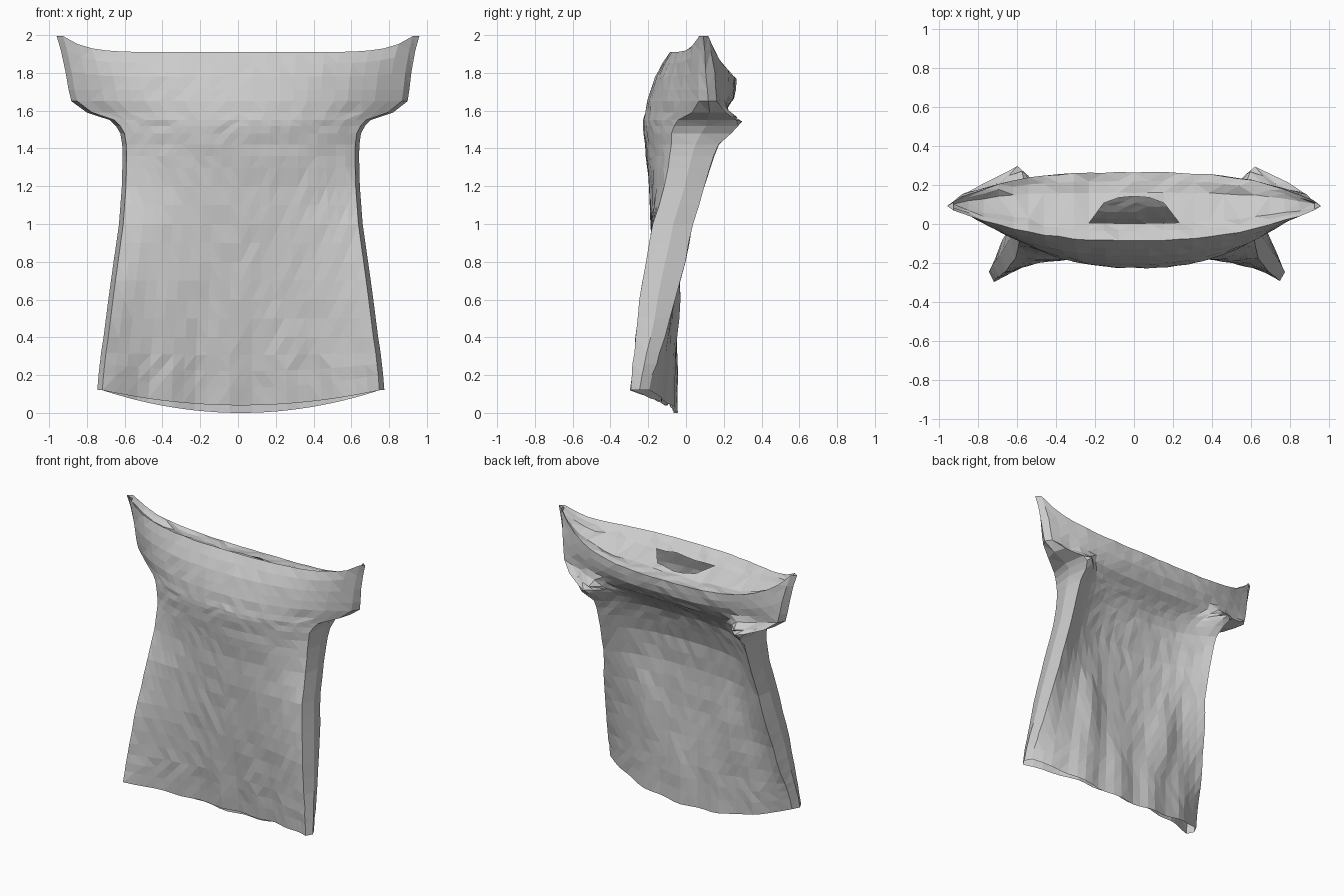
import bpy, bmesh, math, random
from mathutils import Vector

cube = bpy.data.objects.get("Cube")
if cube:
    bpy.data.objects.remove(cube)
random.seed(4)

# Body sections: height, half width, front centre y, front curve, back centre y, back curve
SECTIONS = [
    (0.00, .760, -.11, -.117, -.06, -.076),
    (0.30, .740, -.14, -.092, -.06, -.05),
    (0.65, .695, -.17, -.061, -.08, .02),
    (1.00, .645, -.19, .009, -.08, .10),
    (1.20, .630, -.20, .08, -.06, .145),
    (1.40, .625, -.22, .13, .01, .14),
    (1.50, .640, -.23, .14, .07, .11),
    (1.55, .690, -.23, .14, .11, .07),
    (1.59, .810, -.22, .13, .14, .03),
    (1.65, .890, -.21, .115, .19, -.01),
    (1.80, .920, -.16, .085, .255, -.035),
    (1.91, .960, -.09, .055, .26, -.04),
]
COLS = 24
NECK = 0.23
BODY = 0.62


def section(z):
    for a, b in zip(SECTIONS, SECTIONS[1:]):
        if z <= b[0] + 1e-6:
            t = (z - a[0]) / (b[0] - a[0])
            return [p + (q - p) * t for p, q in zip(a, b)]


def smooth(a, b, v):
    t = min(max((v - a) / (b - a), 0), 1)
    return t * t * (3 - 2 * t)


def bump(v, centre, width):
    return math.exp(-((v - centre) / width) ** 2)


def cloth_point(z, u, back):
    """A point of the front or back panel, u running from -1 to 1 across it."""
    _, w, fc, f_curve, bc, b_curve = section(z)
    a = abs(u)
    x = .965 * w * u
    out = abs(w * u) / BODY
    low, high = 1 - smooth(0, .8, z), smooth(1.4, 1.91, z)
    hang = 1 - smooth(0, .4, z)
    tip = .085 * smooth(1.7, 1.91, z) * a ** 8
    # hanging folds fan out toward the hem
    fold = .012 * low * math.sin(x * 21) * (1 - a ** 4)
    if back:
        y = bc + b_curve * out ** 3 + fold
        # armpit folds, lower creases and the low back neckline
        y += .11 * bump(abs(x), .6, .08) * bump(z, 1.56, .09)
        y += .04 * bump(abs(x), .33, .09) * bump(z, .65, .25)
        z += hang * .12 * a * a - .14 * high * (1 - a ** 3)
    else:
        y = fc + f_curve * out ** 2.4 + fold
        z += hang * (.04 + .08 * a * a)
    j = .004 * smooth(0, .15, z)
    return Vector((x + .015 * (1 - high), y + random.uniform(-j, j), z + tip))


def side_point(z, s):
    """The outermost point between the panels, on side s."""
    mid = (cloth_point(z, s, False) + cloth_point(z, s, True)) / 2
    mid.x += s * .035 * section(z)[1]
    return mid


bm = bmesh.new()
heights = [.1 * i for i in range(14)] + [1.36, 1.42, 1.48, 1.52, 1.55, 1.59, 1.65, 1.71, 1.78, 1.85, 1.91]
us = [2 * i / COLS - 1 for i in range(COLS + 1)]


def strip(lower, upper):
    for i in range(len(lower) - 1):
        bm.faces.new((lower[i], lower[i + 1], upper[i + 1], upper[i]))


# Front and back panels, joined by rounded sides
loops = []
for z in heights:
    front = [bm.verts.new(cloth_point(z, u, False)) for u in us]
    left = bm.verts.new(side_point(z, 1))
    rear = [bm.verts.new(cloth_point(z, u, True)) for u in us]
    right = bm.verts.new(side_point(z, -1))
    loops.append(front + [left] + rear[::-1] + [right, front[0]])
for lower, upper in zip(loops, loops[1:]):
    strip(lower, upper)

# Shoulder cloth, sagging between the front and back edges, with a neck opening
rows = [front]
for f, lens in ((.14, 0), (.25, 0), (.25, .14), (.7, 0), (.87, 0)):
    row = []
    for a, b in zip(front, rear):
        co = a.co.lerp(b.co, f)
        bulge = lens * math.sqrt(max(0, 1 - (co.x / NECK) ** 2))
        co += (b.co - a.co) * bulge / max(b.co.y - a.co.y, .01)
        co.z += random.uniform(-.012, .012) - .045 * math.sin(f * math.pi)
        row.append(bm.verts.new(co))
    rows.append(row)
rows.append(rear)

# Close the shoulder seam wherever the neck opening has no width
for a, b in zip(rows[2], rows[3]):
    if abs(a.co.x) >= NECK:
        b.co = a.co
for k, (a, b) in enumerate(zip(rows, rows[1:])):
    if k != 2:
        strip(a, b)

# Shoulder tips
for end, side in ((0, right), (-1, left)):
    bm.faces.new([row[end] for k, row in enumerate(rows) if k != 3] + [side])

bmesh.ops.remove_doubles(bm, verts=bm.verts, dist=.0005)
bmesh.ops.triangulate(bm, faces=bm.faces, quad_method='SHORT_EDGE')
bmesh.ops.recalc_face_normals(bm, faces=bm.faces)

# Rest the hem on the ground and centre the depth
lowest = min(v.co.z for v in bm.verts)
mid = (min(v.co.y for v in bm.verts) + max(v.co.y for v in bm.verts)) / 2
bmesh.ops.translate(bm, verts=bm.verts, vec=(0, -mid, -lowest))

mesh = bpy.data.meshes.new("garment")
bm.to_mesh(mesh)
bm.free()
garment = bpy.data.objects.new("garment", mesh)
bpy.context.scene.collection.objects.link(garment)

# Plain grey cloth
cloth = bpy.data.materials.new("grey cloth")
cloth.use_nodes = True
grey = (.6, .6, .6, 1)
cloth.diffuse_color = grey
cloth.node_tree.nodes["Principled BSDF"].inputs["Base Color"].default_value = grey
mesh.materials.append(cloth)
